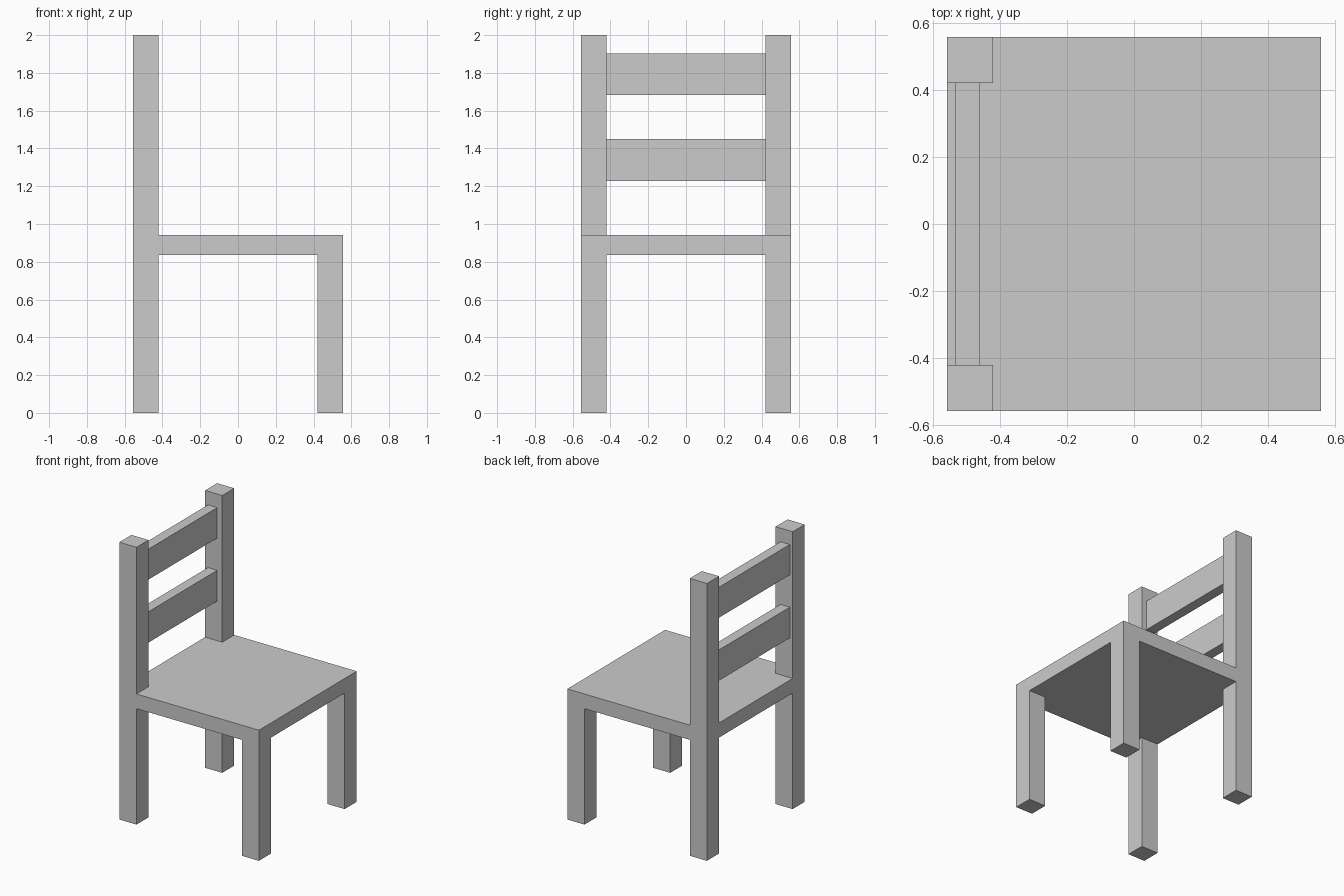
import bpy
import bmesh

if "Cube" in bpy.data.objects:
    bpy.data.objects.remove(bpy.data.objects["Cube"])

HALF = 0.557              # half width and half depth of the chair
INNER = 0.42              # inner face of the legs
SEAT_Z = (0.836, 0.942)


def prism(name, outline, z0, z1):
    """Extrude a flat xy outline from z0 to z1."""
    bm = bmesh.new()
    face = bm.faces.new([bm.verts.new((x, y, z0)) for x, y in outline])
    ext = bmesh.ops.extrude_face_region(bm, geom=[face])
    top = [v for v in ext["geom"] if isinstance(v, bmesh.types.BMVert)]
    bmesh.ops.translate(bm, verts=top, vec=(0, 0, z1 - z0))
    bmesh.ops.recalc_face_normals(bm, faces=bm.faces)
    mesh = bpy.data.meshes.new(name)
    bm.to_mesh(mesh)
    bm.free()
    obj = bpy.data.objects.new(name, mesh)
    bpy.context.collection.objects.link(obj)
    return obj


def box(name, x0, x1, y0, y1, z0, z1):
    return prism(name, [(x0, y0), (x1, y0), (x1, y1), (x0, y1)], z0, z1)


# Seat, notched at the back corners to fit around the posts
prism("seat", [(-INNER, -HALF), (HALF, -HALF), (HALF, HALF), (-INNER, HALF),
               (-INNER, INNER), (-HALF, INNER), (-HALF, -INNER), (-INNER, -INNER)],
      *SEAT_Z)

# Legs: short ones under the seat, tall posts carrying the backrest
for side, y0, y1 in (("near", -HALF, -INNER), ("far", INNER, HALF)):
    box(f"front_leg_{side}", INNER, HALF, y0, y1, 0, SEAT_Z[0])
    box(f"back_post_{side}", -HALF, -INNER, y0, y1, 0, 2)

# Backrest slats between the posts
for level, z0, z1 in (("lower", 1.228, 1.45), ("upper", 1.682, 1.902)):
    box(f"back_slat_{level}", -0.534, -0.46, -INNER, INNER, z0, z1)
